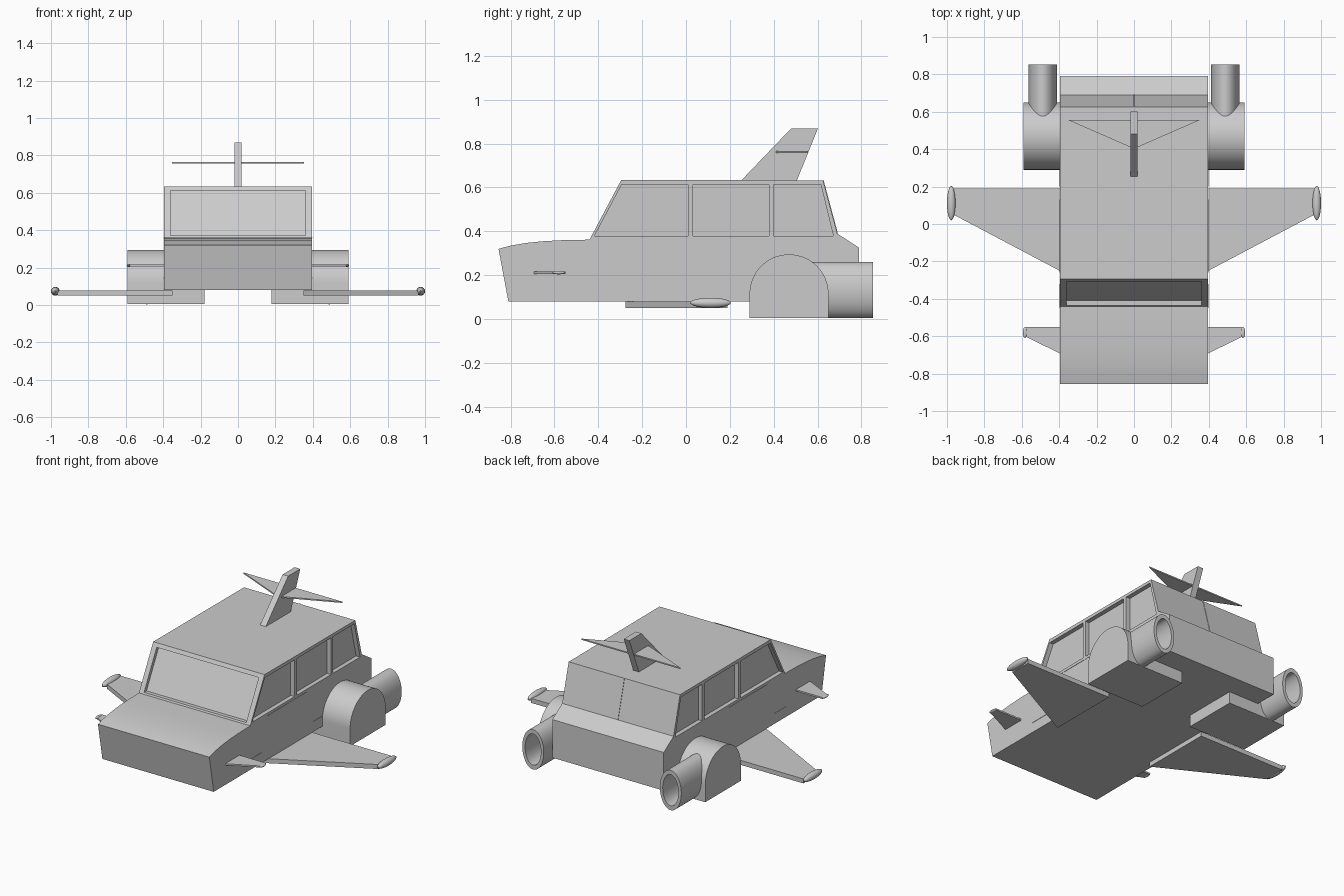
import bpy, bmesh, math

cube = bpy.data.objects.get("Cube")
if cube:
    bpy.data.objects.remove(cube, do_unlink=True)

grey = bpy.data.materials.new("plain grey")
grey.use_nodes = True
grey.diffuse_color = (0.6, 0.6, 0.6, 1)
grey.node_tree.nodes["Principled BSDF"].inputs["Base Color"].default_value = (0.6, 0.6, 0.6, 1)


def finish(name, bm):
    """Turn a bmesh into a grey object."""
    bmesh.ops.recalc_face_normals(bm, faces=bm.faces)
    mesh = bpy.data.meshes.new(name)
    bm.to_mesh(mesh)
    bm.free()
    mesh.materials.append(grey)
    obj = bpy.data.objects.new(name, mesh)
    bpy.context.collection.objects.link(obj)
    return obj


def prism(name, outline, axis, lo, hi):
    """Extrude a 2D outline along x (y,z), y (x,z) or z (x,y)."""
    def place(p, d):
        return {"x": (d, p[0], p[1]), "y": (p[0], d, p[1]), "z": (p[0], p[1], d)}[axis]
    bm = bmesh.new()
    a = [bm.verts.new(place(p, lo)) for p in outline]
    b = [bm.verts.new(place(p, hi)) for p in outline]
    bm.faces.new(a)
    bm.faces.new(b)
    for i in range(len(a)):
        j = (i + 1) % len(a)
        bm.faces.new((a[i], a[j], b[j], b[i]))
    return finish(name, bm)


def ellipsoid(name, centre, radii):
    bm = bmesh.new()
    bmesh.ops.create_uvsphere(bm, u_segments=24, v_segments=16, radius=1)
    bmesh.ops.scale(bm, verts=bm.verts, vec=radii)
    bmesh.ops.translate(bm, verts=bm.verts, vec=centre)
    return finish(name, bm)


def select(obj):
    bpy.ops.object.select_all(action="DESELECT")
    obj.select_set(True)
    bpy.context.view_layer.objects.active = obj


def cut(obj, cutter):
    """Carve the cutter out of the object, then remove it."""
    mod = obj.modifiers.new("cut", "BOOLEAN")
    mod.operation = "DIFFERENCE"
    mod.solver = "EXACT"
    mod.object = cutter
    select(obj)
    bpy.ops.object.modifier_apply(modifier=mod.name)
    bpy.data.objects.remove(cutter, do_unlink=True)


def arc(cx, cz, rx, rz, start, end, steps):
    angles = [start + (end - start) * i / steps for i in range(steps + 1)]
    return [(cx + rx * math.cos(t), cz + rz * math.sin(t)) for t in angles]


parts = []
W = 0.395

# Car body with a gently curved bonnet
profile = [(-0.81, 0.08), (-0.855, 0.32), (-0.8, 0.335), (-0.73, 0.347), (-0.65, 0.355),
           (-0.56, 0.36), (-0.44, 0.362), (-0.295, 0.635), (0.625, 0.632),
           (0.69, 0.39), (0.79, 0.325), (0.79, 0.08)]
body = prism("body", profile, "x", -W, W)
parts.append(body)

# Recessed windscreen
cut(body, prism("windscreen_cutter", [(-0.54, 0.372), (-0.41, 0.372), (-0.283, 0.612), (-0.41, 0.612)],
                "x", -0.362, 0.362))

# Recessed side windows
windows = [
    [(-0.418, 0.378), (-0.293, 0.613), (0.01, 0.613), (0.01, 0.378)],
    [(0.032, 0.378), (0.032, 0.613), (0.378, 0.613), (0.378, 0.378)],
    [(0.4, 0.378), (0.4, 0.613), (0.615, 0.613), (0.672, 0.378)],
]
for s in (1, -1):
    for outline in windows:
        cut(body, prism("window_cutter", outline, "x", s * 0.367, s * 0.45))

# Tailgate centre seam
parts.append(prism("tailgate_seam", [(0.62, 0.632), (0.628, 0.632), (0.693, 0.39), (0.685, 0.39)],
                   "x", -0.002, 0.002))

for s, side in ((1, "left"), (-1, "right")):
    # Arched rear pod
    arch = [(0.65, 0.005)] + arc(0.47, 0.115, 0.18, 0.18, 0, math.pi, 32) + [(0.29, 0.005)]
    parts.append(prism(side + "_rear_pod", arch, "x", s * 0.18, s * 0.592))

    # Hollow oval exhaust
    ring = arc(s * 0.488, 0.132, 0.076, 0.128, 0, 2 * math.pi, 48)[:-1]
    bore = arc(s * 0.488, 0.132, 0.056, 0.1, 0, 2 * math.pi, 48)[:-1]
    exhaust = prism(side + "_exhaust", ring, "y", 0.5, 0.853)
    cut(exhaust, prism("bore_cutter", bore, "y", 0.66, 0.9))
    parts.append(exhaust)

    # Main wing and its tip
    wing = [(s * 0.35, -0.275), (s * 0.965, 0.05), (s * 0.965, 0.19), (s * 0.35, 0.19)]
    parts.append(prism(side + "_wing", wing, "z", 0.05, 0.079))
    parts.append(ellipsoid(side + "_wing_tip", (s * 0.977, 0.112, 0.074), (0.023, 0.092, 0.023)))

    # Small front wing and its tip
    canard = [(s * 0.38, -0.7), (s * 0.584, -0.6), (s * 0.584, -0.55), (s * 0.38, -0.55)]
    parts.append(prism(side + "_front_wing", canard, "z", 0.206, 0.216))
    parts.append(ellipsoid(side + "_front_wing_tip", (s * 0.583, -0.58, 0.212), (0.011, 0.03, 0.008)))

    # Thin side trim lines
    for y0, y1, z in ((-0.26, 0.13, 0.36), (-0.45, -0.32, 0.145), (0.2, 0.29, 0.145)):
        line = [(y0, z - 0.002), (y1, z - 0.002), (y1, z + 0.002), (y0, z + 0.002)]
        parts.append(prism(side + "_side_trim", line, "x", s * 0.39, s * 0.397))

# Roof fin and tail plane
parts.append(prism("roof_fin", [(0.25, 0.63), (0.48, 0.87), (0.602, 0.87), (0.505, 0.63)], "x", -0.02, 0.02))
parts.append(prism("tail_plane", [(0, 0.402), (0.352, 0.556), (-0.352, 0.556)], "z", 0.758, 0.766))

for obj in parts:
    select(obj)
    bpy.ops.object.shade_smooth_by_angle(angle=math.radians(30))
